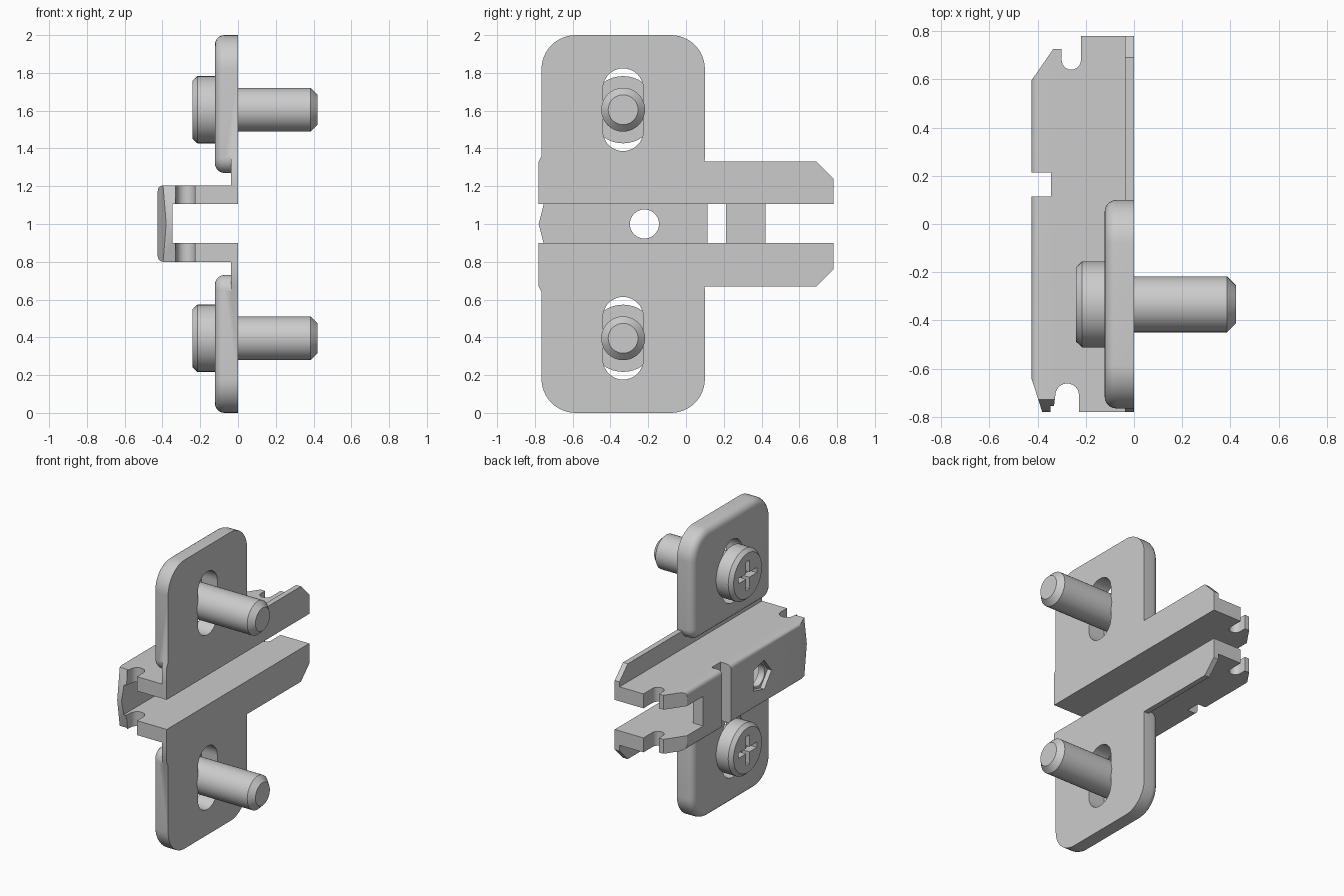
import bpy, bmesh
from math import sin, cos, pi, radians

if "Cube" in bpy.data.objects:
    bpy.data.objects.remove(bpy.data.objects["Cube"])


def to_object(name, bm):
    bmesh.ops.recalc_face_normals(bm, faces=bm.faces)
    me = bpy.data.meshes.new(name)
    bm.to_mesh(me)
    bm.free()
    ob = bpy.data.objects.new(name, me)
    bpy.context.collection.objects.link(ob)
    return ob


def prism(name, pts, axis, lo, hi, round_at=None, radius=0.03):
    """Extrude a profile along x (points are y,z) or z (points are x,y);
    edges lying in the plane x = round_at are rounded."""
    bm = bmesh.new()
    place = (lambda p, h: (h, *p)) if axis == 'x' else (lambda p, h: (*p, h))
    face = bm.faces.new([bm.verts.new(place(p, lo)) for p in pts])
    ext = bmesh.ops.extrude_face_region(bm, geom=[face])
    step = place((0, 0), hi - lo)
    bmesh.ops.translate(bm, vec=step, verts=[g for g in ext['geom'] if isinstance(g, bmesh.types.BMVert)])
    if round_at is not None:
        on = lambda v: abs(v.co.x - round_at) < 1e-4
        edges = [e for e in bm.edges if all(on(v) for v in e.verts)
                 and (axis == 'x' or abs(e.verts[0].co.z - e.verts[1].co.z) < 1e-4)]
        bmesh.ops.bevel(bm, geom=edges, offset=radius, segments=5, profile=0.5, affect='EDGES')
    return to_object(name, bm)


def box(x0, x1, y0, y1, z0, z1):
    return prism("cutter", [(x0, y0), (x1, y0), (x1, y1), (x0, y1)], 'z', z0, z1)


def arc(cx, cy, r, a0, a1, n=12):
    return [(cx + r * cos(radians(a0 + (a1 - a0) * i / n)),
             cy + r * sin(radians(a0 + (a1 - a0) * i / n))) for i in range(n + 1)]


def combine(ob, other, op='DIFFERENCE'):
    mod = ob.modifiers.new("bool", 'BOOLEAN')
    mod.operation, mod.solver, mod.object = op, 'EXACT', other
    bpy.context.view_layer.objects.active = ob
    bpy.ops.object.modifier_apply(modifier=mod.name)
    bpy.data.objects.remove(other)


def smooth(ob):
    bpy.ops.object.select_all(action='DESELECT')
    ob.select_set(True)
    bpy.context.view_layer.objects.active = ob
    bpy.ops.object.shade_smooth_by_angle(angle=radians(30))


def flip(pts, s):
    return [(y, 1 + s * (z - 1)) for y, z in pts]


# channel: side outline with hook notches at both ends
outline = ([(0, 0.78), (-0.22, 0.78)] + arc(-0.26, 0.68, 0.04, 0, -180)
           + [(-0.3, 0.725), (-0.335, 0.725), (-0.425, 0.595), (-0.425, -0.64),
              (-0.38, -0.78), (-0.335, -0.78)]
           + arc(-0.277, -0.71, 0.049, 180, 0) + [(-0.228, -0.78), (0, -0.78)])
plate = prism("mounting_plate", outline, 'z', 0.8, 1.205, round_at=-0.425)

# hollow inside, open prongs, cross slot and screw hole in the web
combine(plate, box(-0.347, 0.1, -0.9, 0.9, 0.9, 1.105))
combine(plate, box(-0.5, 0.1, 0.42, 0.9, 0.9, 1.105))
combine(plate, box(-0.5, -0.345, 0.115, 0.213, 0.7, 1.3))
combine(plate, prism("cutter", arc(-0.22, 1, 0.077, 0, 350, 35), 'x', -0.5, -0.3))
combine(plate, prism("cutter", [(-0.33, 1.0), (-0.25, 1.1), (-0.13, 1.07), (-0.13, 0.93), (-0.25, 0.9)],
                     'x', -0.5, -0.395))

for s in (1, -1):
    # pointed nose of the web
    combine(plate, prism("cutter", flip([(-0.78, 1), (-0.725, 1.215), (-0.9, 1.215), (-0.9, 1)], s),
                         'x', -0.5, -0.33))
    # thin flange
    flange = [(-0.78, 1.105), (0.78, 1.105), (0.78, 1.24), (0.69, 1.33), (0.0, 1.33),
              (0.0, 1.36), (-0.765, 1.36), (-0.78, 1.33)]
    zlo = [(y, z if s > 0 or z > 1.11 else 1.1) for y, z in flange]
    combine(plate, prism("flange", flip(zlo, s), 'x', -0.037, 0), 'UNION')
    # thick rounded wing with an adjustment slot
    wing_pts = (arc(-0.08, 1.82, 0.18, 0, 90) + arc(-0.585, 1.82, 0.18, 90, 180)
                + arc(-0.685, 1.35, 0.08, 180, 270, 8) + arc(0.02, 1.35, 0.08, 270, 360, 8))
    wing = prism("wing", flip(wing_pts, s), 'x', -0.122, 0, round_at=-0.122, radius=0.05)
    slot = arc(-0.333, 1.717, 0.107, 0, 180, 16) + arc(-0.333, 1.493, 0.107, 180, 360, 16)
    combine(wing, prism("cutter", flip(slot, s), 'x', -0.3, 0.2))
    combine(plate, wing, 'UNION')
smooth(plate)

# screws: lathed body with a cross recess in the head
profile = [(-0.24, 0.155), (-0.215, 0.178), (-0.122, 0.178), (-0.122, 0.116), (0.385, 0.116), (0.422, 0.079)]
for name, z in (("upper_screw", 1.605), ("lower_screw", 0.395)):
    bm = bmesh.new()
    n = 40
    rings = [[bm.verts.new((x, -0.333 + r * cos(2 * pi * i / n), z + r * sin(2 * pi * i / n)))
              for i in range(n)] for x, r in profile]
    for a, b in zip(rings, rings[1:]):
        for i in range(n):
            bm.faces.new((a[i], a[(i + 1) % n], b[(i + 1) % n], b[i]))
    bm.faces.new(rings[0])
    bm.faces.new(rings[-1])
    screw = to_object(name, bm)
    for w, h in ((0.018, 0.1), (0.1, 0.018)):
        combine(screw, box(-0.3, -0.185, -0.333 - w, -0.333 + w, z - h, z + h))
    smooth(screw)
